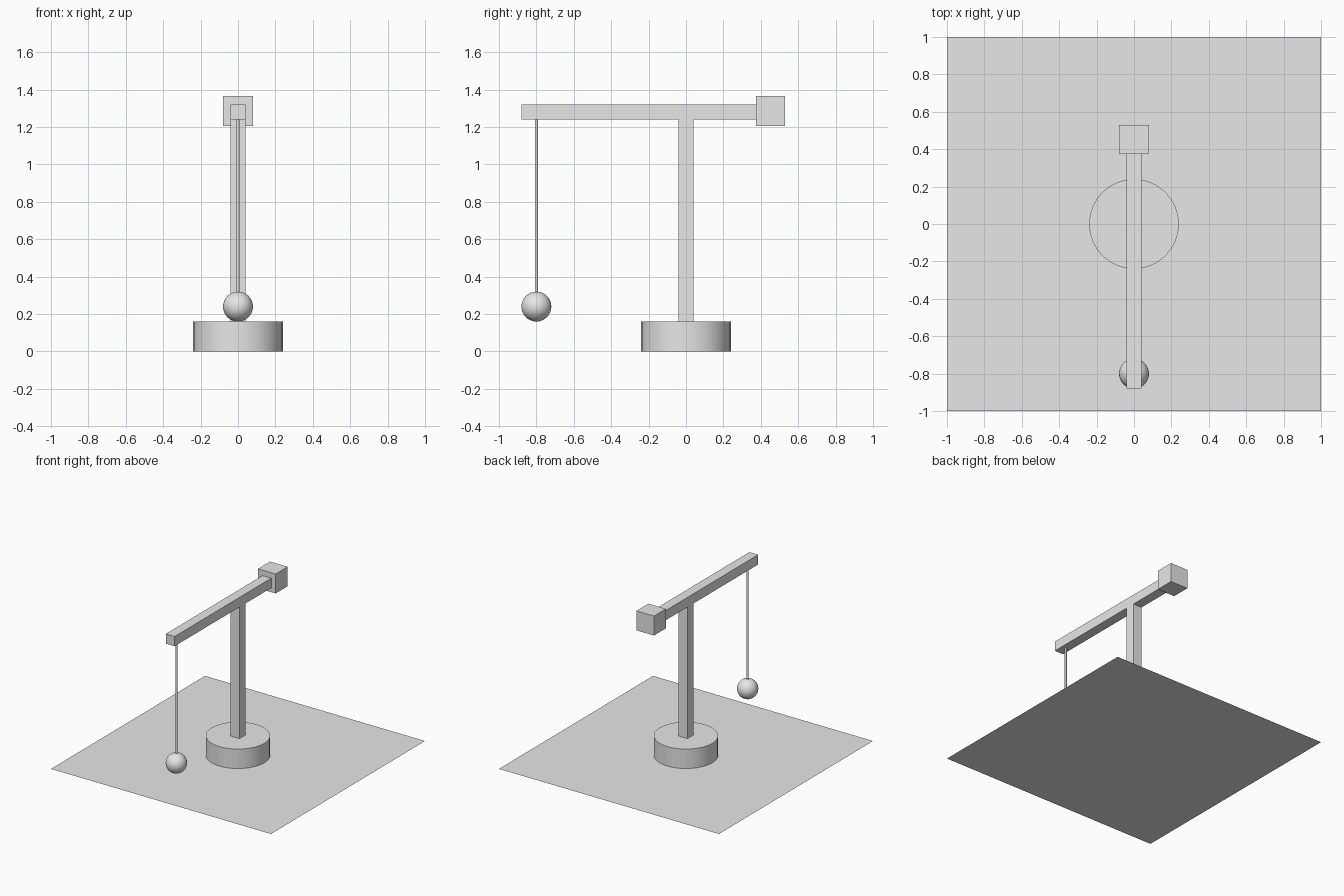
import bpy
import math

cube = bpy.data.objects.get("Cube")
if cube:
    bpy.data.objects.remove(cube, do_unlink=True)

GREY = (0.8, 0.8, 0.8, 1.0)
grey = bpy.data.materials.new("plain_grey")
grey.use_nodes = True
grey.diffuse_color = GREY
grey.node_tree.nodes["Principled BSDF"].inputs["Base Color"].default_value = GREY


def finish(name, smooth=False):
    ob = bpy.context.object
    ob.name = ob.data.name = name
    ob.data.materials.append(grey)
    if smooth:
        bpy.ops.object.shade_smooth_by_angle(angle=math.radians(50))
    return ob


def box(name, low, high):
    centre = [(a + b) / 2 for a, b in zip(low, high)]
    bpy.ops.mesh.primitive_cube_add(size=1, location=centre)
    bpy.context.object.scale = [b - a for a, b in zip(low, high)]
    bpy.ops.object.transform_apply(location=False, rotation=False, scale=True)
    return finish(name)


def cylinder(name, radius, bottom, top, y=0, sides=32):
    bpy.ops.mesh.primitive_cylinder_add(
        vertices=sides, radius=radius, depth=top - bottom,
        location=(0, y, (bottom + top) / 2))
    return finish(name, smooth=True)


# Ground sheet and round foot
bpy.ops.mesh.primitive_plane_add(size=2)
finish("ground_sheet")
cylinder("round_base", 0.24, 0, 0.16)

# Upright and horizontal arm
box("post", (-0.04, -0.04, 0.16), (0.04, 0.04, 1.24))
box("arm", (-0.04, -0.88, 1.24), (0.04, 0.4, 1.32))

# Counterweight at the back end of the arm
box("counterweight", (-0.08, 0.375, 1.205), (0.08, 0.53, 1.365))

# Cable and hanging ball
cylinder("cable", 0.008, 0.3, 1.24, y=-0.8, sides=16)
bpy.ops.mesh.primitive_uv_sphere_add(
    segments=32, ring_count=16, radius=0.08, location=(0, -0.8, 0.24))
finish("hanging_ball", smooth=True)
